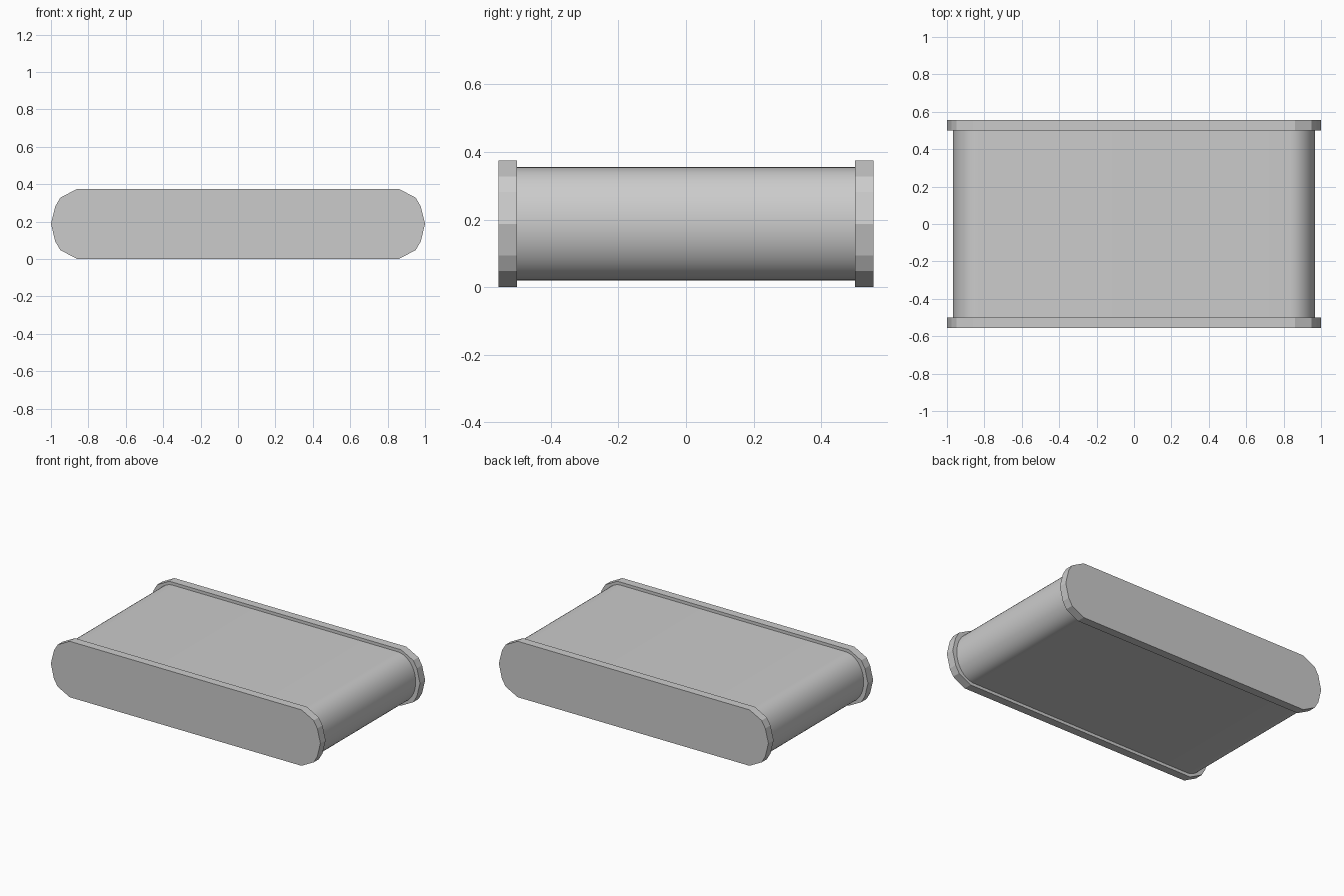
import bpy, bmesh, math

if "Cube" in bpy.data.objects:
    bpy.data.objects.remove(bpy.data.objects["Cube"])

CZ = 0.1875  # mid height


def extrude_profile(name, pts, y0, y1, caps=True):
    """Extrude a closed x-z profile along y."""
    bm = bmesh.new()
    a = [bm.verts.new((x, y0, z)) for x, z in pts]
    b = [bm.verts.new((x, y1, z)) for x, z in pts]
    n = len(pts)
    for i in range(n):
        j = (i + 1) % n
        bm.faces.new((a[i], a[j], b[j], b[i]))
    if caps:
        bm.faces.new(a)
        bm.faces.new(b)
    bmesh.ops.recalc_face_normals(bm, faces=bm.faces)
    me = bpy.data.meshes.new(name)
    bm.to_mesh(me)
    bm.free()
    ob = bpy.data.objects.new(name, me)
    bpy.context.collection.objects.link(ob)
    return ob


def both_ends(right):
    """Right-end profile, bottom to top, mirrored to the left end."""
    return ([(x, CZ + z) for x, z in right]
            + [(-x, CZ + z) for x, z in reversed(right)])


# Faceted side plates
plate = both_ends([(0.86, -0.1875), (0.95, -0.14), (0.977, -0.094), (1.0, 0),
                   (0.977, 0.094), (0.95, 0.14), (0.86, 0.1875)])
extrude_profile("front_side_plate", plate, -0.555, -0.5)
extrude_profile("back_side_plate", plate, 0.5, 0.555)

# Smooth belt with rounded ends
STEPS = 24
arc = []
for i in range(STEPS + 1):
    t = -math.pi / 2 + math.pi * i / STEPS
    arc.append((0.833 + 0.135 * math.cos(t), 0.1675 * math.sin(t)))
belt = extrude_profile("belt", both_ends(arc), -0.5, 0.5)
bpy.context.view_layer.objects.active = belt
belt.select_set(True)
bpy.ops.object.shade_smooth_by_angle(angle=math.radians(30))
